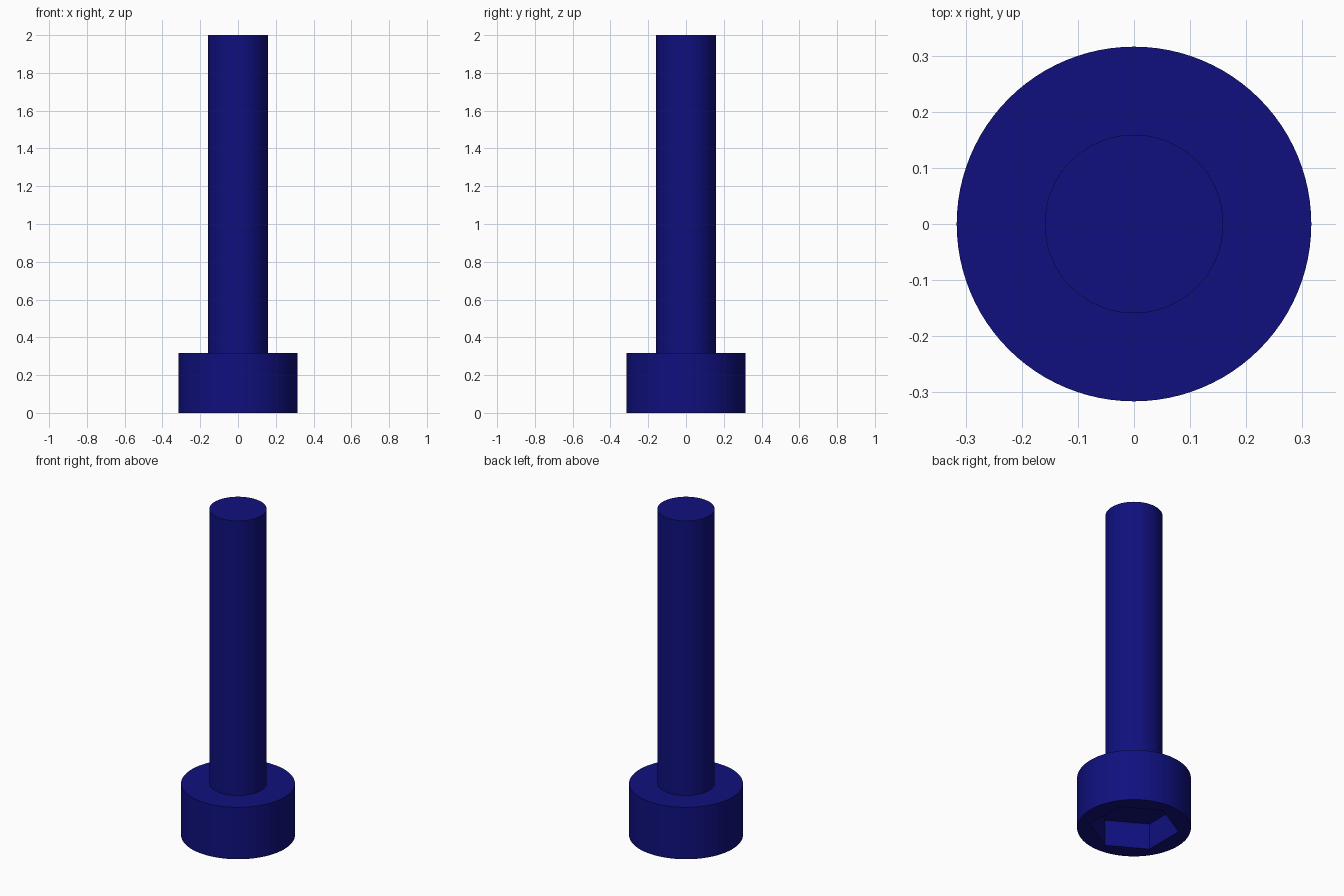
import bpy
import math

cube = bpy.data.objects.get("Cube")
if cube:
    bpy.data.objects.remove(cube, do_unlink=True)

HEAD_RADIUS, HEAD_HEIGHT = 0.316, 0.318
SHAFT_RADIUS, TOTAL_HEIGHT = 0.159, 2.0
SOCKET_RADIUS, SOCKET_DEPTH = 0.25, 0.16

navy = bpy.data.materials.new("navy blue")
navy.use_nodes = True
color = (0.005, 0.005, 0.21, 1.0)
navy.diffuse_color = color
navy.node_tree.nodes["Principled BSDF"].inputs["Base Color"].default_value = color


def cylinder(name, radius, z0, z1, sides, turn=0.0):
    """Upright prism between two heights."""
    bpy.ops.mesh.primitive_cylinder_add(
        vertices=sides, radius=radius, depth=z1 - z0,
        location=(0, 0, (z0 + z1) / 2), rotation=(0, 0, turn))
    obj = bpy.context.object
    obj.name = obj.data.name = name
    obj.data.materials.append(navy)
    return obj


def select_only(obj):
    bpy.ops.object.select_all(action='DESELECT')
    obj.select_set(True)
    bpy.context.view_layer.objects.active = obj


# Head and shaft; the shaft is seated slightly inside the head
head = cylinder("bolt_head", HEAD_RADIUS, 0, HEAD_HEIGHT, 96)
shaft = cylinder("bolt_shaft", SHAFT_RADIUS, HEAD_HEIGHT - 0.05, TOTAL_HEIGHT, 96)

# Hexagonal socket cut into the underside, with corners on the y axis
cutter = cylinder("socket_cutter", SOCKET_RADIUS, -0.1, SOCKET_DEPTH, 6)
cutter.hide_render = True
cut = head.modifiers.new("hex socket", 'BOOLEAN')
cut.operation = 'DIFFERENCE'
cut.solver = 'EXACT'
cut.object = cutter
select_only(head)
bpy.ops.object.modifier_apply(modifier=cut.name)
bpy.data.objects.remove(cutter, do_unlink=True)

# Round sides smooth, rims and socket corners sharp
for part in (head, shaft):
    select_only(part)
    bpy.ops.object.shade_smooth_by_angle(angle=math.radians(30))
